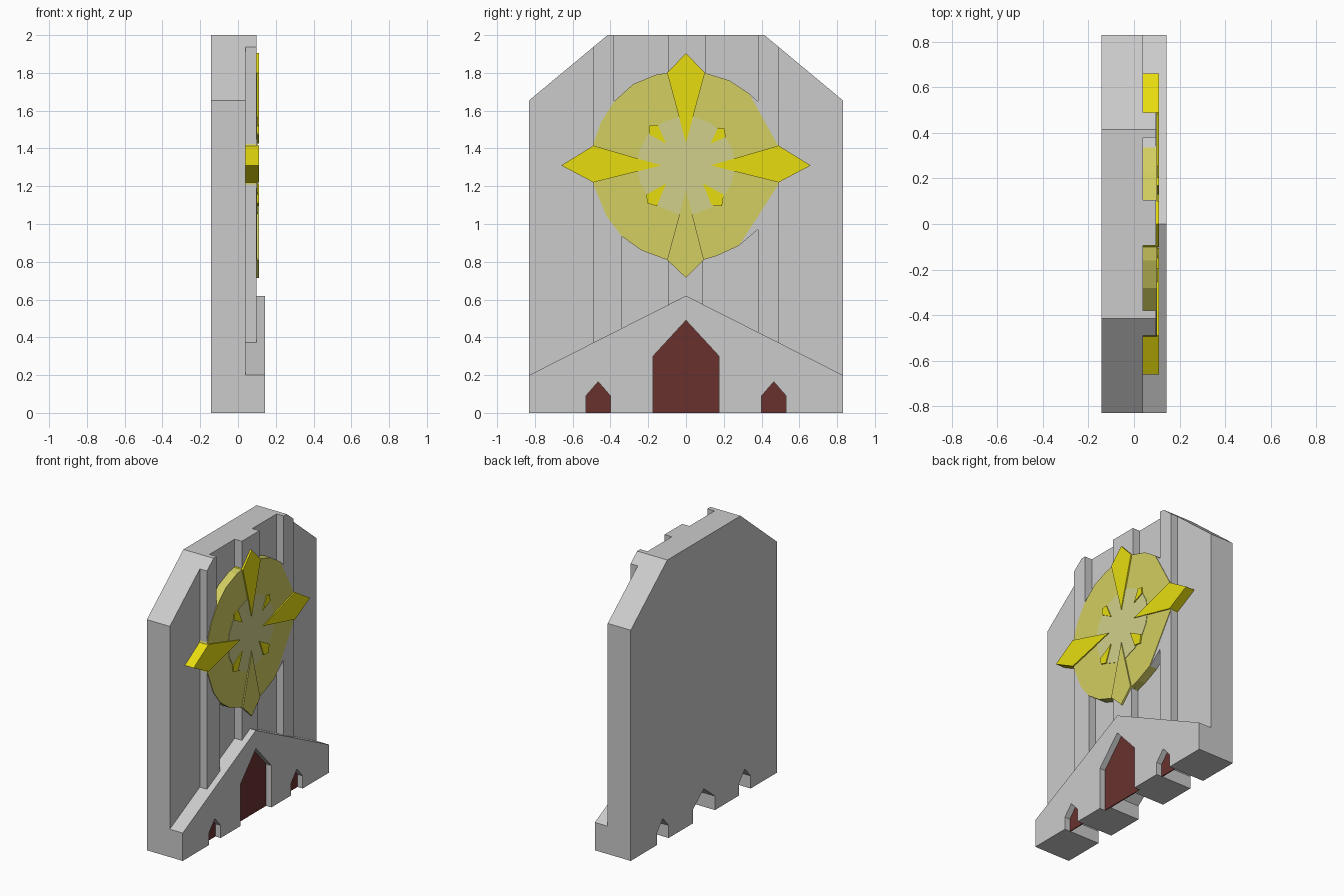
import bpy, bmesh, math

if "Cube" in bpy.data.objects:
    bpy.data.objects.remove(bpy.data.objects["Cube"])


def material(name, rgb):
    m = bpy.data.materials.new(name)
    m.diffuse_color = (*rgb, 1)
    m.use_nodes = True
    m.node_tree.nodes["Principled BSDF"].inputs["Base Color"].default_value = m.diffuse_color
    return m


RAY = material("bright_yellow", (0.80, 0.72, 0.005))
DISC = material("soft_yellow", (0.65, 0.62, 0.12))
INNER = material("pale_yellow", (0.63, 0.63, 0.26))
DOOR = material("dark_red", (0.14, 0.031, 0.027))


def prism(name, pts, x0, x1, mat=None):
    """Extrude a (y, z) outline from x0 to x1."""
    bm = bmesh.new()
    face = bm.faces.new([bm.verts.new((x0, y, z)) for y, z in pts])
    ext = bmesh.ops.extrude_face_region(bm, geom=[face])
    verts = [v for v in ext["geom"] if isinstance(v, bmesh.types.BMVert)]
    bmesh.ops.translate(bm, verts=verts, vec=(x1 - x0, 0, 0))
    bmesh.ops.recalc_face_normals(bm, faces=bm.faces)
    me = bpy.data.meshes.new(name)
    bm.to_mesh(me)
    bm.free()
    ob = bpy.data.objects.new(name, me)
    bpy.context.collection.objects.link(ob)
    if mat:
        me.materials.append(mat)
    return ob


def arch(cy, hw, spring, apex):
    """Pointed doorway outline, left to right."""
    return [(cy - hw, 0), (cy - hw, spring), (cy, apex), (cy + hw, spring), (cy + hw, 0)]


def mirror(pts):
    return [(-y, z) for y, z in pts]


BACK, SLAB, STRIP, PANEL, FRONT = -0.1425, 0.04, 0.097, 0.10, 0.1425
W = 0.83
left_door = arch(-0.465, 0.065, 0.09, 0.165)
right_door = arch(0.465, 0.065, 0.09, 0.165)
main_door = arch(0, 0.175, 0.30, 0.49)
passage = arch(0, 0.125, 0.10, 0.20)


def bottom(middle):
    return [(-W, 0)] + left_door + middle + right_door + [(W, 0)]


# Main wall and gabled porch, with doorways in the bottom edge
prism("main_wall", bottom(passage) + [(W, 1.655), (0.415, 2), (-0.415, 2), (-W, 1.655)], BACK, SLAB)
gable = [(W, 0.20), (0, 0.62), (-W, 0.20)]
prism("porch_back", bottom(passage) + gable, SLAB, PANEL)
prism("porch_front", bottom(main_door) + gable, PANEL, FRONT)

# Door panels
for name, outline in (("left_door", left_door), ("main_door", main_door), ("right_door", right_door)):
    prism(name, outline, PANEL - 0.006, PANEL + 0.001, DOOR)

# Raised vertical pilasters
prism("right_pilaster", [(0.49, 0.3), (0.49, 1.938), (0.415, 2), (0.38, 2), (0.38, 1.65), (0.335, 1.69),
                         (0.28, 0.885), (0.38, 0.97), (0.38, 0.3)], SLAB, STRIP)
prism("left_pilaster", [(-0.49, 0.3), (-0.49, 1.938), (-0.415, 2), (-0.38, 2), (-0.38, 1.5),
                        (-0.34, 1.1), (-0.34, 0.3)], SLAB, STRIP)
prism("centre_pilaster", [(-0.095, 0.5), (0.09, 0.5), (0.09, 1.2), (0.105, 1.4), (0.105, 2), (-0.095, 2)],
      SLAB, STRIP)

# Round window
disc = [(-0.10, 1.80), (-0.16, 1.79), (-0.28, 1.74), (-0.38, 1.65), (-0.45, 1.54), (-0.495, 1.41),
        (-0.49, 1.21), (-0.42, 1.04), (-0.34, 0.935), (-0.235, 0.86), (-0.10, 0.81), (0.09, 0.81),
        (0.16, 0.83), (0.28, 0.885), (0.49, 1.21), (0.49, 1.41), (0.335, 1.69), (0.23, 1.76), (0.10, 1.80)]
prism("window_disc", disc, SLAB, 0.101, DISC)
CZ = 1.31
inner = [(0.26 * math.cos(a), CZ + 0.26 * math.sin(a)) for a in (math.tau * i / 18 for i in range(18))]
prism("window_centre", inner, 0.095, 0.104, INNER)

# Four long rays
side_ray = [(0.66, CZ), (0.49, 1.415), (0.13, CZ), (0.49, 1.22)]
prism("right_ray", side_ray, SLAB, 0.11, RAY)
prism("left_ray", mirror(side_ray), SLAB, 0.11, RAY)
prism("top_ray", [(0, 1.905), (0.10, 1.80), (0, 1.43), (-0.10, 1.80)], SLAB, 0.11, RAY)
prism("bottom_ray", [(0, 0.715), (0.095, 0.81), (0, 1.18), (-0.10, 0.81)], SLAB, 0.11, DISC)

# Four short diagonal rays
short_rays = {
    "upper_left": [(-0.195, 1.52), (-0.15, 1.525), (-0.105, 1.425), (-0.195, 1.475)],
    "upper_right": [(0.13, 1.425), (0.17, 1.51), (0.205, 1.505), (0.21, 1.46)],
    "lower_left": [(-0.105, 1.215), (-0.155, 1.095), (-0.205, 1.11), (-0.21, 1.155)],
    "lower_right": [(0.09, 1.215), (0.20, 1.155), (0.19, 1.095), (0.135, 1.10)],
}
for name, pts in short_rays.items():
    prism(name + "_short_ray", pts, 0.095, 0.11, RAY)
